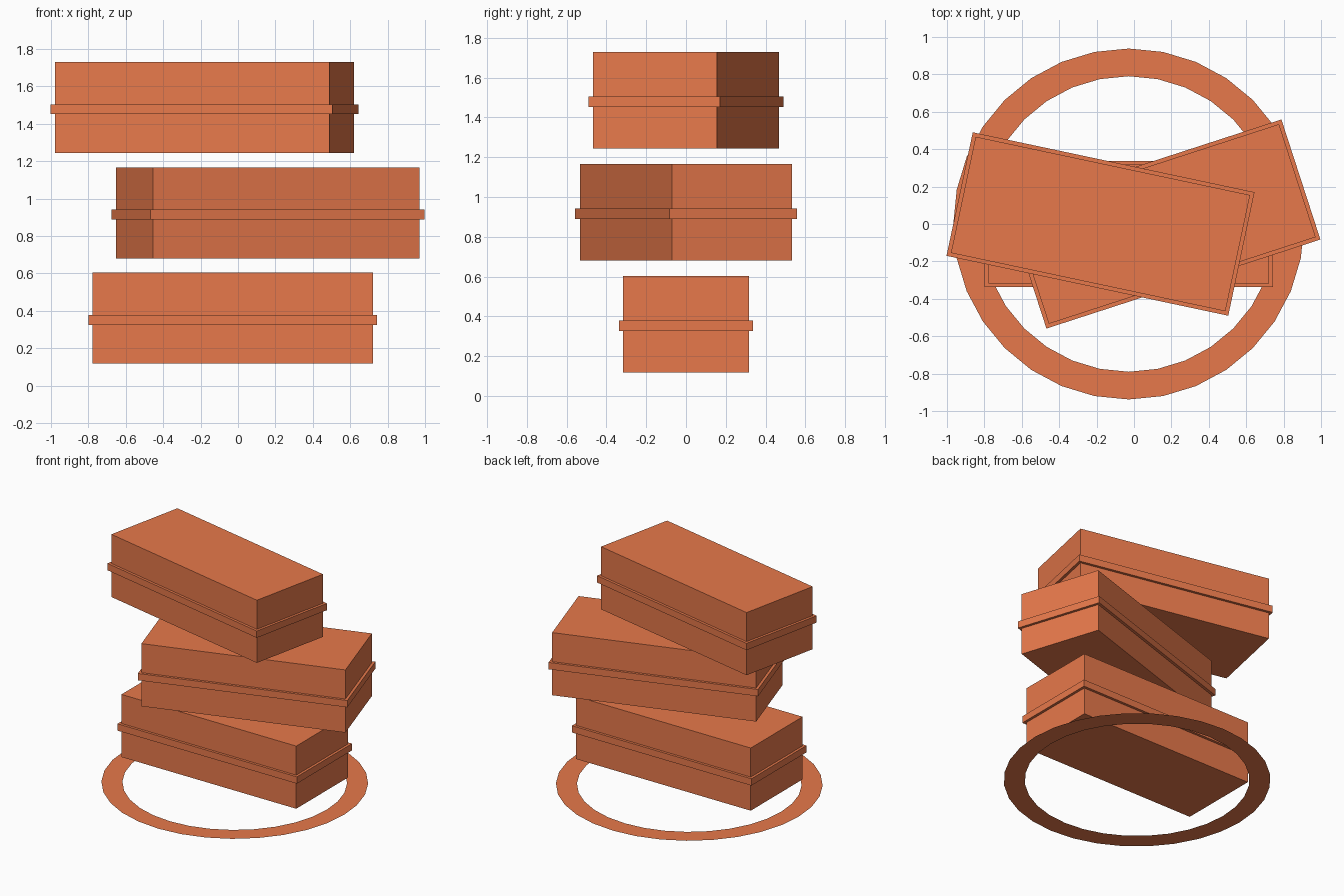
import bpy, bmesh
from math import radians, cos, sin, tau

if "Cube" in bpy.data.objects:
    bpy.data.objects.remove(bpy.data.objects["Cube"])

orange = bpy.data.materials.new("orange")
orange.diffuse_color = (0.8, 0.19, 0.07, 1)
orange.use_nodes = True
orange.node_tree.nodes["Principled BSDF"].inputs["Base Color"].default_value = orange.diffuse_color


def finish(name, bm, loc, angle=0):
    mesh = bpy.data.meshes.new(name)
    bm.to_mesh(mesh)
    bm.free()
    mesh.materials.append(orange)
    obj = bpy.data.objects.new(name, mesh)
    obj.location = loc
    obj.rotation_euler.z = radians(angle)
    bpy.context.collection.objects.link(obj)
    return obj


def box(name, size, loc, angle):
    bm = bmesh.new()
    bmesh.ops.create_cube(bm, size=1)
    bmesh.ops.scale(bm, vec=size, verts=bm.verts)
    return finish(name, bm, loc, angle)


# Flat ground ring, 32 sides
bm = bmesh.new()
n = 32
inner, outer = [[bm.verts.new((r * cos(tau * i / n), r * sin(tau * i / n), 0))
                 for i in range(n)] for r in (0.79, 0.938)]
for i in range(n):
    j = (i + 1) % n
    bm.faces.new((inner[i], outer[i], outer[j], inner[j]))
finish("ground_ring", bm, (-0.028, 0, 0))

# Three floating crates, each turned differently, with a band just below the middle
levels = [("lower", -0.028, 0), ("middle", 0.16, 18), ("upper", -0.179, -12)]
for k, (label, x, angle) in enumerate(levels):
    z = 0.361 + 0.563 * k
    box(label + "_crate", (1.5, 0.635, 0.486), (x, 0, z), angle)
    box(label + "_band", (1.54, 0.675, 0.053), (x, 0, z - 0.009), angle)
